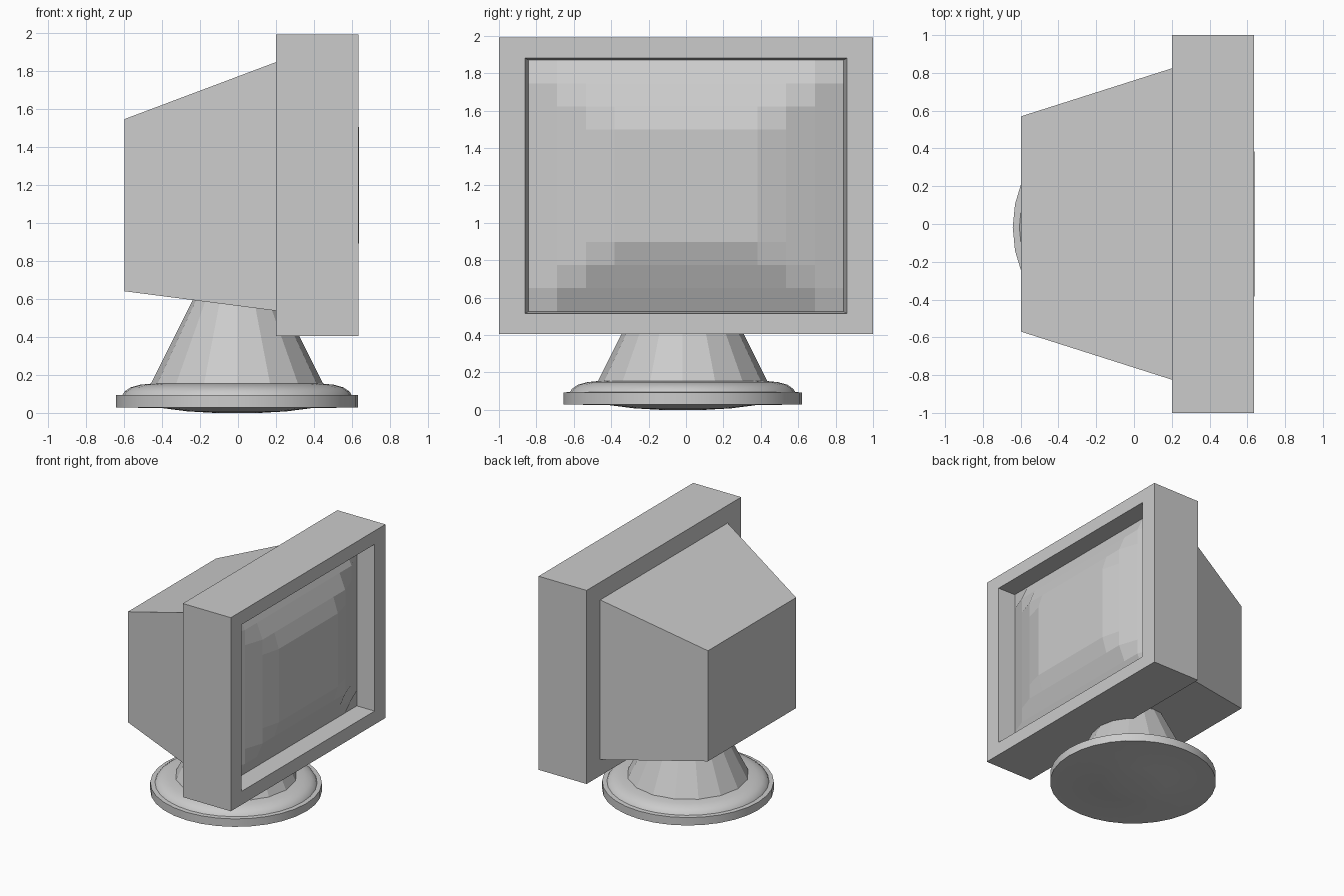
import bpy, bmesh
from math import sin, cos, pi, radians

if "Cube" in bpy.data.objects:
    bpy.data.objects.remove(bpy.data.objects["Cube"])


def add_object(name, verts, faces, recalc=True):
    mesh = bpy.data.meshes.new(name)
    mesh.from_pydata(verts, [], faces)
    if recalc:
        bm = bmesh.new()
        bm.from_mesh(mesh)
        bmesh.ops.recalc_face_normals(bm, faces=bm.faces)
        bm.to_mesh(mesh)
        bm.free()
    ob = bpy.data.objects.new(name, mesh)
    bpy.context.collection.objects.link(ob)
    return ob


def loft(name, loops, cap_start=True, cap_end=True):
    """Skin a row of equally sized closed loops."""
    n = len(loops[0])
    verts = [v for loop in loops for v in loop]
    faces = [(k * n + i, k * n + (i + 1) % n, (k + 1) * n + (i + 1) % n, (k + 1) * n + i)
             for k in range(len(loops) - 1) for i in range(n)]
    if cap_start:
        faces.append(tuple(range(n)))
    if cap_end:
        faces.append(tuple(range(len(verts) - n, len(verts))))
    return add_object(name, verts, faces)


def rect(x, half_y, z0, z1):
    return [(x, -half_y, z0), (x, half_y, z0), (x, half_y, z1), (x, -half_y, z1)]


def ring(r, z, n, cx=-0.005, cy=-0.018):
    return [(cx + r * cos(2 * pi * i / n), cy + r * sin(2 * pi * i / n), z) for i in range(n)]


def smooth(ob, angle):
    bpy.ops.object.select_all(action='DESELECT')
    ob.select_set(True)
    bpy.context.view_layer.objects.active = ob
    bpy.ops.object.shade_smooth_by_angle(angle=radians(angle))


# Screen surround with a recessed, slightly tapered opening
loft("bezel", [rect(0.2, 1.0, 0.405, 1.99), rect(0.635, 1.0, 0.405, 1.99),
               rect(0.635, 0.86, 0.515, 1.88), rect(0.487, 0.842, 0.525, 1.87)],
     cap_end=False)

# Tapered rear housing
loft("rear_housing", [rect(-0.598, 0.57, 0.64, 1.545), rect(0.2, 0.824, 0.537, 1.845)])

# Bulging screen: concentric steps rising to a flat centre
ys = [-0.842, -0.69, -0.535, -0.382, 0.382, 0.535, 0.69, 0.842]
zs = [0.525, 0.65, 0.773, 0.897, 1.498, 1.622, 1.746, 1.87]
depth = [0.487, 0.545, 0.597, 0.637]
verts = [(depth[min(i, j, 7 - i, 7 - j)], y, z)
         for i, z in enumerate(zs) for j, y in enumerate(ys)]
faces = [(8 * i + j, 8 * i + j + 1, 8 * i + j + 9, 8 * i + j + 8)
         for i in range(7) for j in range(7)]
add_object("screen", verts, faces, recalc=False)

# Round foot with a shallow domed underside and rounded upper step
foot = loft("foot", [ring(r, z, 32) for r, z in (
    (0.12, 0.0), (0.26, 0.008), (0.40, 0.026), (0.637, 0.028), (0.637, 0.093),
    (0.602, 0.095), (0.592, 0.112), (0.56, 0.134), (0.51, 0.148), (0.43, 0.156))])
smooth(foot, 40)

# Faceted conical neck
loft("neck", [ring(0.455, 0.15, 16), ring(0.215, 0.63, 16)])
